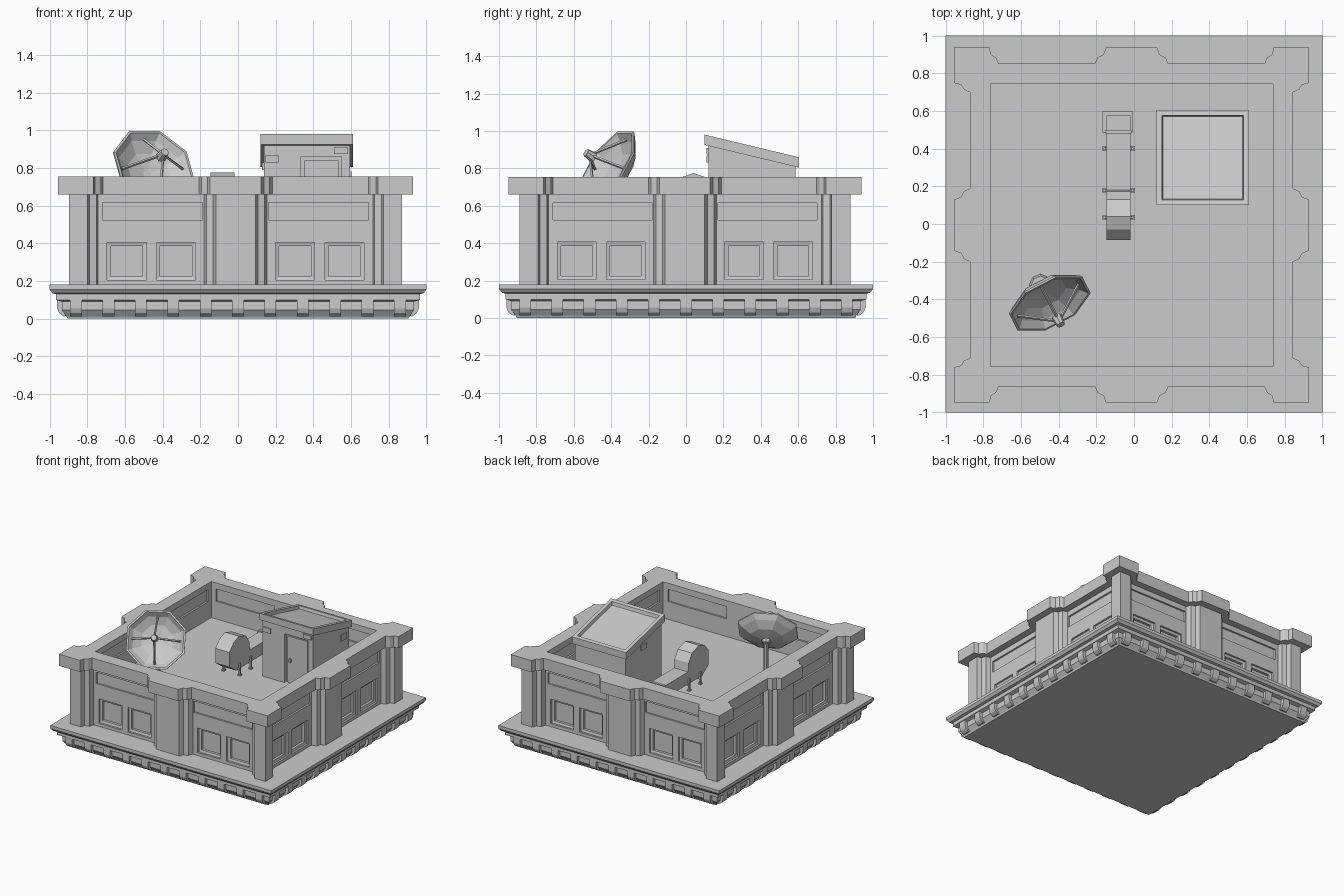
import bpy, bmesh
from math import cos, sin, pi, radians
from mathutils import Vector, Matrix

if "Cube" in bpy.data.objects:
    bpy.data.objects.remove(bpy.data.objects["Cube"])

CX, CY = -0.013, -0.006      # centre of the storey walls
FLOOR = 0.46


def loft_into(bm, rings, m=Matrix()):
    """Closed skin through equal-length rings, capped at both ends."""
    vs = [[bm.verts.new(m @ Vector(p)) for p in r] for r in rings]
    n = len(vs[0])
    for a, b in zip(vs, vs[1:]):
        for i in range(n):
            j = (i + 1) % n
            bm.faces.new((a[i], a[j], b[j], b[i]))
    bm.faces.new(vs[0])
    bm.faces.new(vs[-1])


def make(name, lofts):
    """lofts: list of (rings, matrix) joined in one object."""
    bm = bmesh.new()
    for rings, m in lofts:
        loft_into(bm, rings, m)
    bmesh.ops.recalc_face_normals(bm, faces=bm.faces)
    me = bpy.data.meshes.new(name)
    bm.to_mesh(me)
    bm.free()
    ob = bpy.data.objects.new(name, me)
    bpy.context.collection.objects.link(ob)
    return ob


def box(x0, x1, y0, y1, z0, z1):
    r = [(x0, y0), (x1, y0), (x1, y1), (x0, y1)]
    return ([[(x, y, z) for x, y in r] for z in (z0, z1)], Matrix())


def prism_x(profile, x0, x1, m=Matrix()):
    return ([[(x, y, z) for y, z in profile] for x in (x0, x1)], m)


def rod(a, b, r0, r1=None, n=6):
    a, b = Vector(a), Vector(b)
    q = (b - a).to_track_quat('Z', 'Y')
    return ([[p + q @ Vector((r * cos(2 * pi * i / n), r * sin(2 * pi * i / n), 0)) for i in range(n)]
             for p, r in ((a, r0), (b, r1 or r0))], Matrix())


def cut(ob, lofts):
    c = make("cutter", lofts)
    c.hide_render = True
    mod = ob.modifiers.new("cut", 'BOOLEAN')
    mod.operation, mod.solver, mod.object = 'DIFFERENCE', 'EXACT', c
    bpy.context.view_layer.objects.active = ob
    bpy.ops.object.modifier_apply(modifier=mod.name)
    bpy.data.objects.remove(c)


quarters = [Matrix.Rotation(k * pi / 2, 4, 'Z') for k in range(4)]
wall_frames = [Matrix.Translation((CX, CY, 0)) @ q for q in quarters]

# cornice: stacked square mouldings
profile = [(.905, 0), (.91, .012), (.935, .045), (.935, .09), (.965, .10),
           (.965, .13), (.985, .135), (1, .155), (1, .18)]
make("cornice", [([[(-h, -h, z), (h, -h, z), (h, h, z), (-h, h, z)] for h, z in profile], Matrix())])

# curved blocks under the cornice
block = [(.89, .02), (.925, .012), (.95, .03), (.96, .055), (.96, .105), (.89, .105)]
make("cornice_blocks", [prism_x(block, x - .031, x + .031, q)
                        for q in quarters for x in [-.86 + .172 * i for i in range(11)]])


# storey walls: stepped piers with a wider cap
def outline(half_side, z):
    a = half_side[0][1]
    side = [(-x, y) for x, y in reversed(half_side)] + half_side + [(a, a)]
    pts = []
    for _ in range(4):
        pts += [(x + CX, y + CY, z) for x, y in side]
        side = [(y, -x) for x, y in side]
    return pts


low = [(.105, .885), (.12, .85), (.155, .84), (.168, .80), (.73, .80), (.738, .84), (.775, .85), (.785, .885)]
cap = [(.135, .943), (.15, .905), (.18, .89), (.195, .857), (.705, .857), (.72, .89), (.745, .905), (.755, .943)]
walls = make("walls", [([outline(low, .17), outline(low, .66), outline(cap, .66), outline(cap, .755)], Matrix())])
cut(walls, [box(CX - .75, CX + .75, CY - .75, CY + .75, FLOOR, 1)])


# recessed windows and panels, outside and inside
def recess(cx, cz, steps):
    return [[(cx - w, y, cz - h), (cx + w, y, cz - h), (cx + w, y, cz + h), (cx - w, y, cz + h)]
            for y, w, h in steps]


cuts = []
for m in wall_frames:
    for s in (-1, 1):
        for x in (.316, .578):
            cuts.append((recess(s * x, .305, [(.83, .104, .1), (.785, .104, .1), (.78, .084, .08), (.76, .084, .08)]), m))
        cuts.append((recess(s * .441, .57, [(.83, .265, .046), (.786, .265, .046)]), m))
        cuts.append((recess(s * .441, .655, [(.74, .265, .05), (.764, .265, .05)]), m))
cut(walls, cuts)

# stair hut with doorway
roof_z = lambda y: .98 - .24 * (y - .10)
hut = make("stair_hut", [prism_x([(.12, FLOOR - .01), (.585, FLOOR - .01), (.585, roof_z(.585) - .03),
                                  (.12, roof_z(.12) - .03)], .137, .595)])
cut(hut, [box(.335, .55, .08, .15, FLOOR, .86)])
make("door", [box(.352, .533, .14, .16, FLOOR, .84), box(.37, .385, .125, .145, .63, .66)])


# sloped hut roof with sunken middle
def roof_ring(i, dz):
    return [(x, y, roof_z(y) + dz) for x, y in
            ((.12 + i, .10 + i), (.61 - i, .10 + i), (.61 - i, .605 - i), (.12 + i, .605 - i))]


make("hut_roof", [([roof_ring(0, -.055), roof_ring(0, 0), roof_ring(.028, 0), roof_ring(.034, -.025)], Matrix())])

# raised brick patches on the hut
make("hut_bricks", [box(.145, .215, .11, .13, .83, .868), box(.51, .585, .11, .13, .875, .908),
                    box(.585, .603, .475, .545, .73, .78), box(.128, .145, .32, .39, .79, .83)])

# roof duct with raised curved hood
duct = [(.575, .51), (.575, .61), (.18, .61), (.172, .68), (.13, .745), (.04, .775), (-.03, .75),
        (-.085, .69), (-.085, .57), (.0, .51)]
make("duct", [prism_x(duct, -.145, -.018)])
make("duct_base", [box(-.167, -.008, .485, .60, FLOOR, .60), box(-.152, -.012, .48, .50, .50, .62)])
legs = []
for y in (.40, .178, .035):
    legs.append(box(-.155, -.008, y - .008, y + .008, .50, .52))
    for x in (-.155, -.008):
        legs.append(box(x - .006, x + .006, y - .007, y + .007, FLOOR, .56))
        legs.append(box(x - .012, x + .012, y - .013, y + .013, FLOOR, .47))
make("duct_legs", legs)

# octagonal dish, built facing +z then aimed
el = radians(31)
n = Vector((.46 * cos(el), -.888 * cos(el), sin(el)))
right = Vector((.888, .46, 0))
up = n.cross(right)
aim = Matrix((right, up, n)).transposed().to_4x4()
aim.translation = (-.445, -.425, .81)


def octagon(r, z):
    return [(r * cos(pi / 8 + i * pi / 4), r * sin(pi / 8 + i * pi / 4), z) for i in range(8)]


make("dish", [([octagon(r, z) for r, z in ((.03, -.105), (.13, -.085), (.20, -.045), (.236, -.01), (.236, 0),
                                           (.222, 0), (.19, -.035), (.125, -.07), (.025, -.09))], aim)])
feed = aim @ Vector((0, 0, .12))
make("dish_struts", [rod(aim @ Vector((.19 * cos(a), .19 * sin(a), -.035)), feed, .008, n=4)
                     for a in (0, pi / 2, pi, 3 * pi / 2)])
make("dish_receiver", [rod(aim @ Vector((0, 0, .09)), aim @ Vector((0, 0, .145)), .03, .022, 8)])

# dish mount and post
hub = aim @ Vector((0, 0, -.13))
make("dish_mount", [rod(aim @ Vector((0, 0, -.09)), hub, .04, .028, 8),
                    rod((hub.x, hub.y, FLOOR), hub, .02, n=8),
                    rod((hub.x, hub.y, FLOOR), (hub.x, hub.y, FLOOR + .025), .06, .05, 8)])
